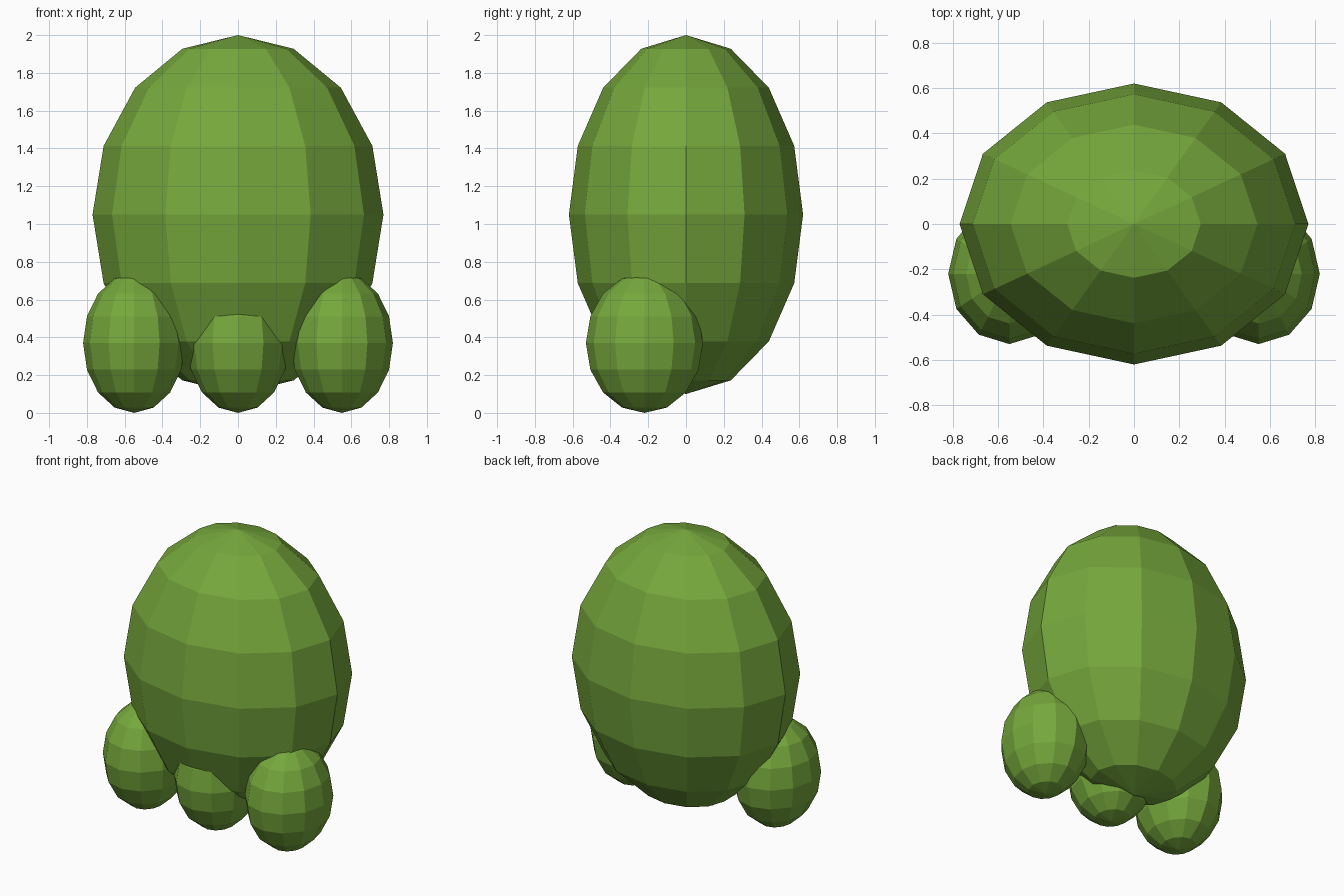
import bpy

if "Cube" in bpy.data.objects:
    bpy.data.objects.remove(bpy.data.objects["Cube"])

# Green skin
green = bpy.data.materials.new("green")
green.diffuse_color = (0.18, 0.39, 0.045, 1)
green.use_nodes = True
green.node_tree.nodes["Principled BSDF"].inputs["Base Color"].default_value = green.diffuse_color


def ellipsoid(name, center, radii):
    """Flat-shaded low-poly ellipsoid with 12 sides and 8 bands."""
    bpy.ops.mesh.primitive_uv_sphere_add(segments=12, ring_count=8, radius=1, location=center)
    obj = bpy.context.object
    obj.name = name
    obj.scale = radii
    bpy.ops.object.transform_apply(location=False, rotation=False, scale=True)
    obj.data.materials.append(green)
    return obj


# Large egg-shaped body
ellipsoid("body", (0, 0, 1.05), (0.77, 0.62, 0.95))

# Three bulbs around the front of the base
for name, x in (("left_bulb", -0.55), ("middle_bulb", 0), ("right_bulb", 0.55)):
    ellipsoid(name, (x, -0.22, 0.37), (0.27, 0.31, 0.37))
